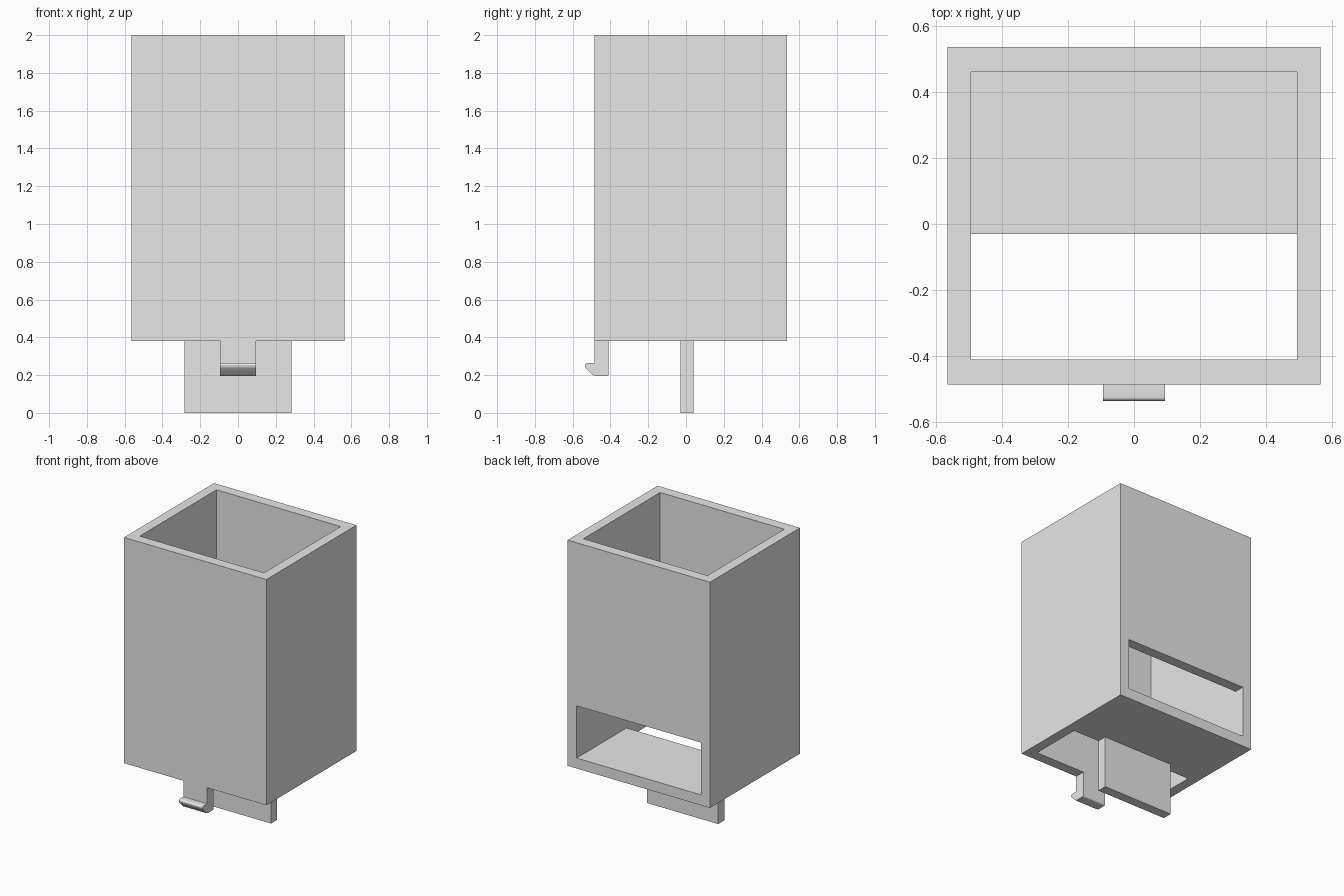
import bpy
import bmesh
import math
from mathutils import Vector

cube = bpy.data.objects.get("Cube")
if cube:
    bpy.data.objects.remove(cube, do_unlink=True)

# Single plastic colour
grey = bpy.data.materials.new("light_grey_plastic")
grey.use_nodes = True
colour = (0.8, 0.8, 0.8, 1)
grey.diffuse_color = colour
grey.node_tree.nodes["Principled BSDF"].inputs["Base Color"].default_value = colour


def finish(name, bm):
    bmesh.ops.recalc_face_normals(bm, faces=bm.faces[:])
    mesh = bpy.data.meshes.new(name)
    bm.to_mesh(mesh)
    bm.free()
    mesh.materials.append(grey)
    obj = bpy.data.objects.new(name, mesh)
    bpy.context.collection.objects.link(obj)
    return obj


def box(name, low, high):
    bm = bmesh.new()
    bmesh.ops.create_cube(bm, size=1)
    low, high = Vector(low), Vector(high)
    for v in bm.verts:
        v.co = (low + high) / 2 + v.co * (high - low)
    return finish(name, bm)


def activate(obj):
    bpy.ops.object.select_all(action="DESELECT")
    obj.select_set(True)
    bpy.context.view_layer.objects.active = obj


def cut(target, cutter):
    cutter.hide_render = True
    mod = target.modifiers.new("cut", "BOOLEAN")
    mod.operation = "DIFFERENCE"
    mod.solver = "EXACT"
    mod.object = cutter
    activate(target)
    bpy.ops.object.modifier_apply(modifier=mod.name)
    bpy.data.objects.remove(cutter, do_unlink=True)


half_width, inner = 0.565, 0.493
front, back, inner_front, inner_back = -0.485, 0.535, -0.41, 0.46
base, floor, top = 0.38, 0.455, 2.0
floor_edge = -0.03

# Open-topped container with a half floor and a slot in the back wall
container = box("container", (-half_width, front, base), (half_width, back, top))
cut(container, box("cavity", (-inner, inner_front, floor), (inner, inner_back, top + 0.1)))
cut(container, box("floor_opening", (-inner, inner_front, base - 0.1),
                   (inner, floor_edge, floor + 0.1)))
cut(container, box("back_slot", (-inner, inner_back - 0.1, floor), (inner, back + 0.1, 0.83)))

# Mounting tab hanging from the edge of the floor
box("mounting_tab", (-0.283, floor_edge, 0), (0.283, 0.04, base))

# Clip below the front wall: extruded side profile, rounded at the lower corners
profile = [(inner_front, base), (front, base), (front, 0.265), (-0.535, 0.265),
           (-0.535, 0.243), (-0.487, 0.195), (inner_front, 0.195)]
clip_half = 0.094
bm = bmesh.new()
face = bm.faces.new([bm.verts.new((-clip_half, y, z)) for y, z in profile])
extruded = bmesh.ops.extrude_face_region(bm, geom=[face])["geom"]
for v in extruded:
    if isinstance(v, bmesh.types.BMVert):
        v.co.x = clip_half
rounded = [e for e in bm.edges
           if abs(e.verts[0].co.x - e.verts[1].co.x) > clip_half
           and e.verts[0].co.z < 0.3 and (e.verts[0].co.z < 0.25 or e.verts[0].co.y < -0.5)]
bmesh.ops.bevel(bm, geom=rounded, offset=0.011, segments=5, profile=0.5, affect="EDGES")
clip = finish("front_clip", bm)
activate(clip)
bpy.ops.object.shade_smooth_by_angle(angle=math.radians(30))
